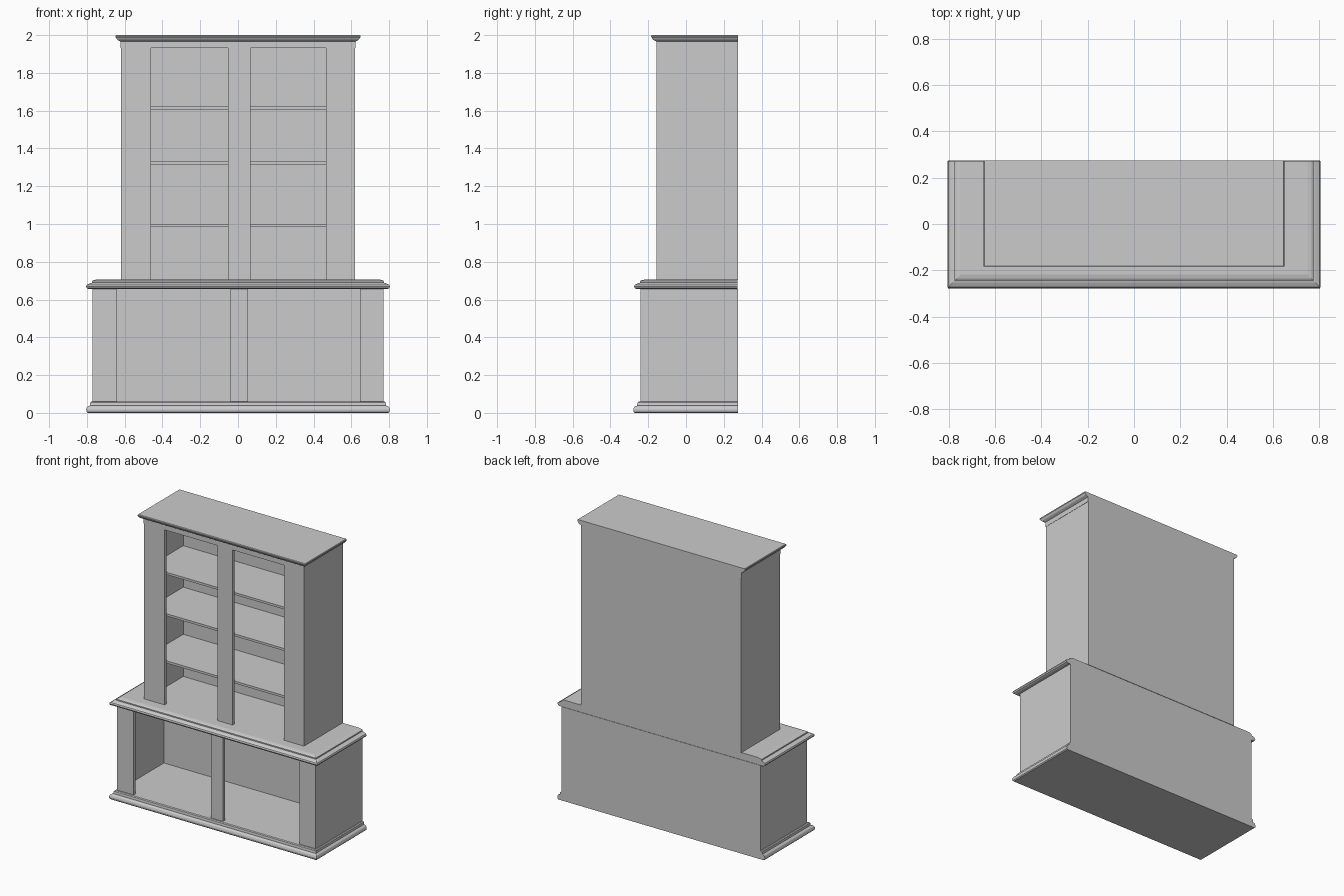
import bpy
import bmesh

old = bpy.data.objects.get("Cube")
if old:
    bpy.data.objects.remove(old, do_unlink=True)

grey = bpy.data.materials.new("plain grey")
grey.use_nodes = True
colour = (0.6, 0.6, 0.6, 1)
grey.diffuse_color = colour
grey.node_tree.nodes["Principled BSDF"].inputs["Base Color"].default_value = colour

BACK = 0.275


def finish(name, bm):
    bmesh.ops.recalc_face_normals(bm, faces=bm.faces)
    mesh = bpy.data.meshes.new(name)
    bm.to_mesh(mesh)
    bm.free()
    mesh.materials.append(grey)
    obj = bpy.data.objects.new(name, mesh)
    bpy.context.collection.objects.link(obj)
    return obj


def stack(name, half_width, front, profile, back=BACK):
    """Solid block whose front and two ends follow a moulding profile of (outset, z)."""
    bm = bmesh.new()
    rings = []
    for out, z in profile:
        w, f = half_width + out, front - out
        corners = [(-w, f), (w, f), (w, back), (-w, back)]
        rings.append([bm.verts.new((x, y, z)) for x, y in corners])
    for low, high in zip(rings, rings[1:]):
        for i in range(4):
            j = (i + 1) % 4
            bm.faces.new((low[i], low[j], high[j], high[i]))
    bm.faces.new(rings[0])
    bm.faces.new(rings[-1])
    return finish(name, bm)


def box(name, x0, x1, y0, y1, z0, z1):
    bm = bmesh.new()
    bmesh.ops.create_cube(bm, size=1)
    for v in bm.verts:
        v.co = [a + (c + 0.5) * (b - a) for c, a, b in
                zip(v.co, (x0, y0, z0), (x1, y1, z1))]
    return finish(name, bm)


def carcass(name, half_width, front, z0, z1, stiles, back=BACK):
    """Thin sides and back, with upright stiles across the open front."""
    wall = 0.012
    stile_back = front + 0.02
    for side, s in (("right", -1), ("left", 1)):
        a, b = sorted((s * half_width, s * (half_width - wall)))
        box(f"{name}_{side}_side", a, b, stile_back, back, z0, z1)
    box(f"{name}_back", -half_width + wall, half_width - wall, back - wall, back, z0, z1)
    for label, (a, b) in zip(("right", "centre", "left"), stiles):
        box(f"{name}_{label}_stile", a, b, front, stile_back, z0, z1)


# Plinth and lower cupboard
stack("plinth", 0.77, -0.245, [
    (0.026, 0), (0.032, 0.006), (0.034, 0.018), (0.030, 0.030),
    (0.022, 0.037), (0.014, 0.038), (0.012, 0.055), (0.006, 0.06)])
carcass("cupboard", 0.77, -0.24, 0.06, 0.656,
        [(-0.77, -0.64), (-0.04, 0.052), (0.645, 0.77)])

# Moulded counter between the two halves
stack("counter", 0.77, -0.24, [
    (0.020, 0.655), (0.031, 0.660), (0.035, 0.669), (0.031, 0.678),
    (0.014, 0.686), (0.004, 0.689), (0.004, 0.697), (-0.004, 0.702),
    (-0.022, 0.706)], back=0.272)

# Upper bookcase
carcass("bookcase", 0.62, -0.155, 0.704, 1.932,
        [(-0.62, -0.46), (-0.052, 0.067), (0.465, 0.62)])
for number, z in enumerate((0.985, 1.315, 1.605), 1):
    box(f"shelf_{number}", -0.61, 0.61, -0.125, 0.265, z, z + 0.016)

# Crown moulding with flat top
stack("crown", 0.62, -0.155, [
    (0.002, 1.932), (0.002, 1.966), (0.010, 1.970), (0.020, 1.976),
    (0.025, 1.985), (0.029, 1.990), (0.029, 1.996), (0.026, 2.0)])
